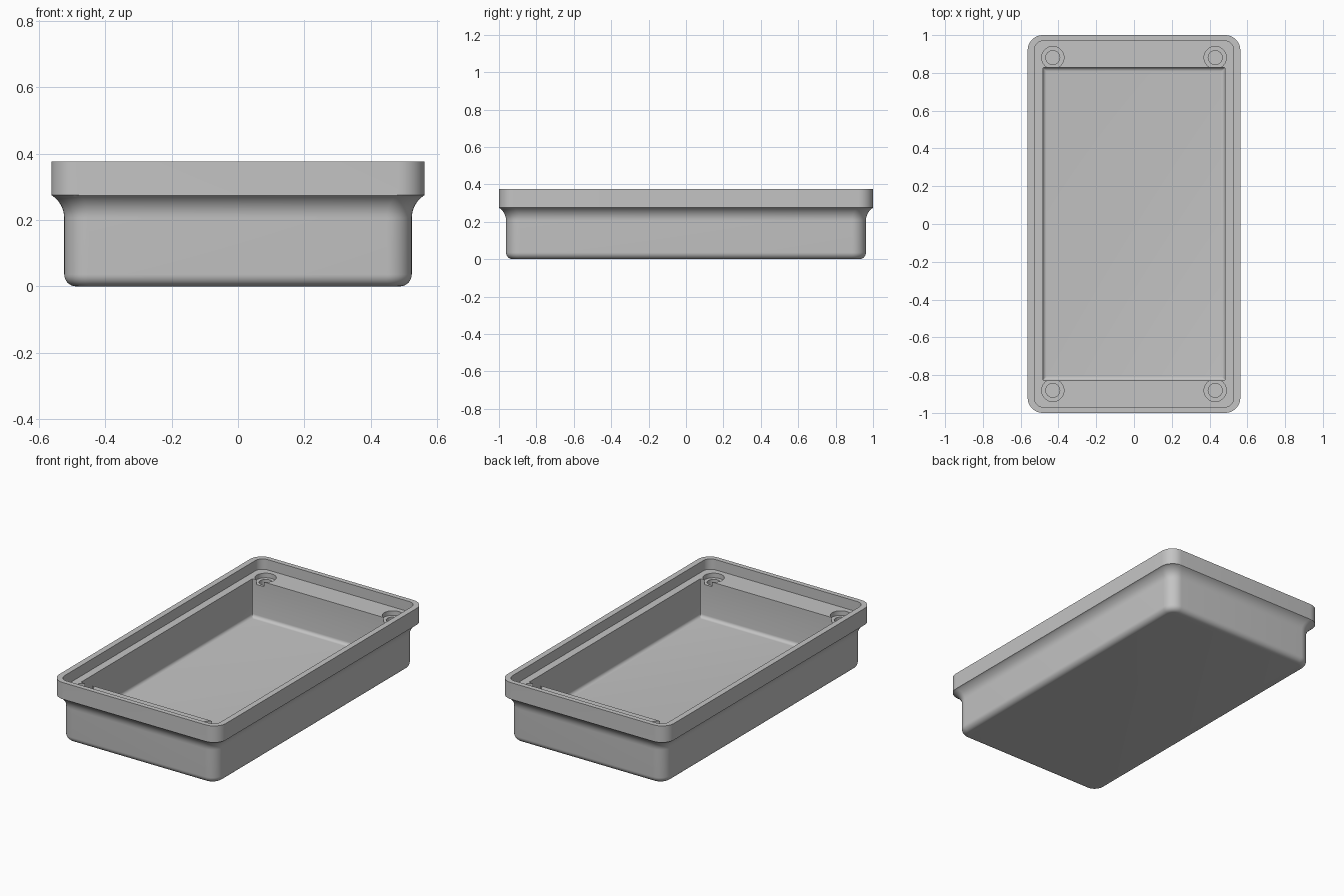
import bpy, bmesh, math

if "Cube" in bpy.data.objects:
    bpy.data.objects.remove(bpy.data.objects["Cube"])

grey = bpy.data.materials.new("light_grey")
grey.diffuse_color = (0.55, 0.55, 0.55, 1)
grey.use_nodes = True
grey.node_tree.nodes["Principled BSDF"].inputs["Base Color"].default_value = grey.diffuse_color

SEG = 10  # segments per rounded corner


def ring(bm, hx, hy, r, z):
    """Rounded rectangle loop of vertices."""
    verts = []
    for k, (sx, sy) in enumerate([(1, 1), (-1, 1), (-1, -1), (1, -1)]):
        for i in range(SEG + 1):
            a = math.pi / 2 * (k + i / SEG)
            verts.append(bm.verts.new((sx * (hx - r) + r * math.cos(a),
                                       sy * (hy - r) + r * math.sin(a), z)))
    return verts


def loft(name, sections):
    """Closed solid through a list of (half x, half y, radius, z) sections."""
    bm = bmesh.new()
    rings = [ring(bm, *s) for s in sections]
    n = len(rings[0])
    for a, b in zip(rings, rings[1:]):
        for i in range(n):
            j = (i + 1) % n
            bm.faces.new((a[i], a[j], b[j], b[i]))
    bm.faces.new(rings[0][::-1])
    bm.faces.new(rings[-1])
    bmesh.ops.recalc_face_normals(bm, faces=bm.faces)
    mesh = bpy.data.meshes.new(name)
    bm.to_mesh(mesh)
    bm.free()
    obj = bpy.data.objects.new(name, mesh)
    bpy.context.collection.objects.link(obj)
    mesh.materials.append(grey)
    return obj


# Outer body: rounded bottom edge, straight wall, curved flare, rim
BX, BY, BR = 0.524, 0.962, 0.075
sections = []
for i in range(9):
    t = math.pi / 2 * i / 8
    d = 0.036 * (1 - math.sin(t))
    sections.append((BX - d, BY - d, BR - d, 0.036 * (1 - math.cos(t))))
for i in range(9):
    t = math.radians(58) * i / 8
    d = 0.081 * (1 - math.cos(t))
    sections.append((BX + d, BY + d, BR + d * 0.2, 0.206 + 0.081 * math.sin(t)))
sections += [(0.563, 1.0, 0.08, 0.275), (0.563, 1.0, 0.08, 0.376)]

# Inside: floor with a small fillet, square cavity, ledge, lid recess
CX, CY, FLOOR, F = 0.482, 0.828, 0.08, 0.02
sections += [(0.528, 0.970, 0.05, 0.376), (0.528, 0.970, 0.05, 0.313),
             (CX, CY, 0.004, 0.313)]
for i in range(7):
    t = math.pi / 2 * i / 6
    d = F * (1 - math.cos(t))
    sections.append((CX - d, CY - d, 0.004, FLOOR + F * (1 - math.sin(t))))
box = loft("enclosure_base", sections)


# Corner screw holes with a wider counterbore
def cut_hole(x, y, radius, z0):
    bpy.ops.mesh.primitive_cylinder_add(vertices=40, radius=radius, depth=0.35 - z0,
                                        location=(x, y, (0.35 + z0) / 2))
    cutter = bpy.context.object
    cutter.name = "hole_cutter"
    cutter.hide_render = True
    cutter.data.materials.append(grey)
    bpy.context.view_layer.objects.active = box
    mod = box.modifiers.new("hole", 'BOOLEAN')
    mod.operation = 'DIFFERENCE'
    mod.solver = 'EXACT'
    mod.object = cutter
    bpy.ops.object.modifier_apply(modifier=mod.name)
    bpy.data.objects.remove(cutter)


for sx in (-1, 1):
    for sy in (-1, 1):
        cut_hole(sx * 0.43, sy * 0.881, 0.059, 0.285)
        cut_hole(sx * 0.43, sy * 0.881, 0.037, 0.1)

bpy.ops.object.select_all(action='DESELECT')
box.select_set(True)
bpy.context.view_layer.objects.active = box
bpy.ops.object.shade_smooth_by_angle(angle=math.radians(30))
